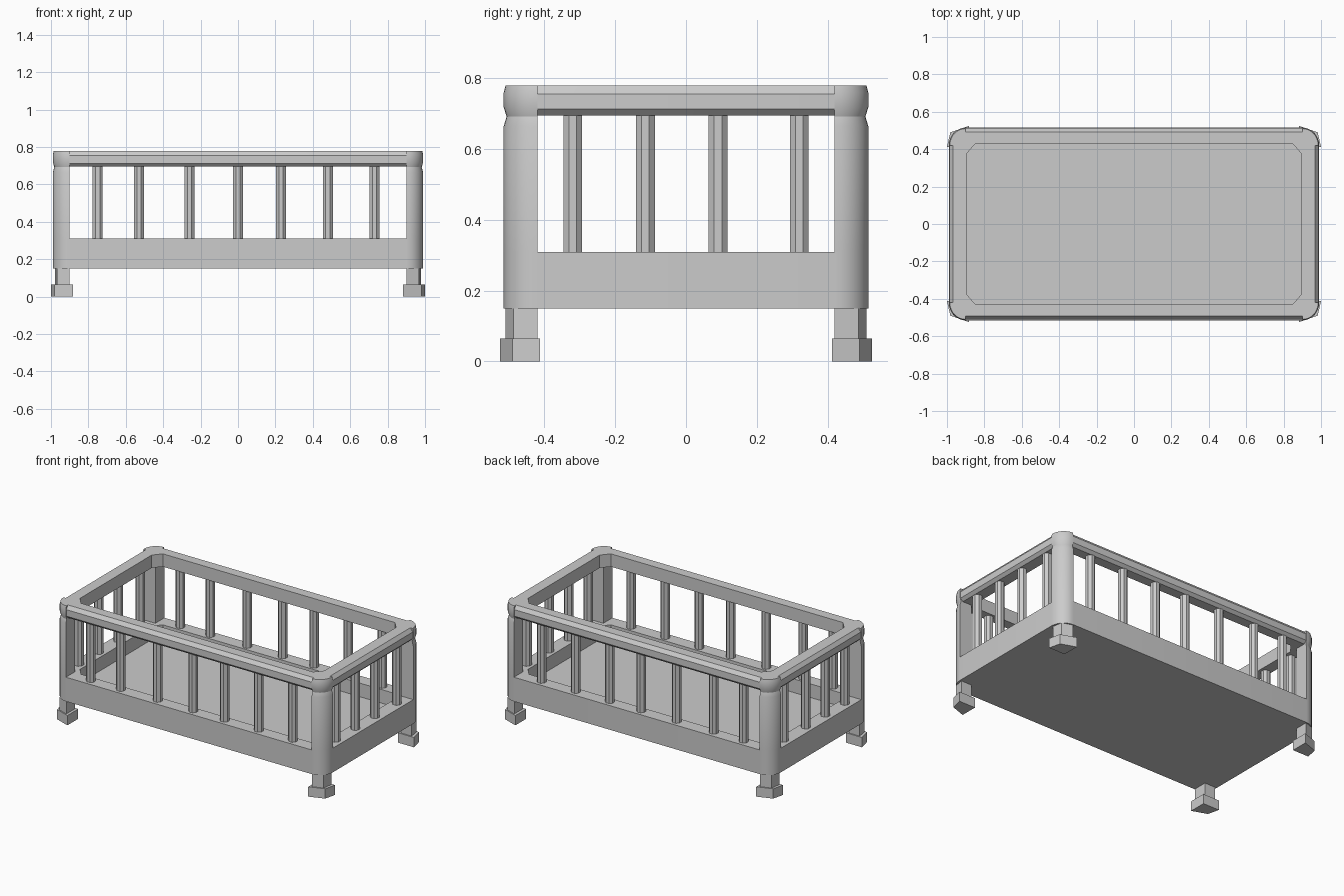
import bpy, bmesh, math

if "Cube" in bpy.data.objects:
    bpy.data.objects.remove(bpy.data.objects["Cube"])

N = 8  # segments per rounded corner


def corner_arc(inset=0.0):
    """Rounded outer corner in the +x +y quarter."""
    return [(0.90 + (0.09 - inset) * math.cos(i / N * math.pi / 2),
             0.42 + (0.095 - inset) * math.sin(i / N * math.pi / 2))
            for i in range(N + 1)]


def corner_chamfer(grow=0.0):
    """Chamfered inner corner in the +x +y quarter."""
    a, b = (0.895 + grow, 0.375 + grow), (0.85 + grow, 0.428 + grow)
    return [(a[0] + (b[0] - a[0]) * i / N, a[1] + (b[1] - a[1]) * i / N)
            for i in range(N + 1)]


def full(q):
    """Quarter points to a closed four-corner outline."""
    r = q[::-1]
    return (q + [(-x, y) for x, y in r] + [(-x, -y) for x, y in q]
            + [(x, -y) for x, y in r])


def loft(name, loops, ring=False, smooth=False):
    """Skin a stack of (outline, z) loops; ring closes it on itself."""
    bm = bmesh.new()
    rows = [[bm.verts.new((x, y, z)) for x, y in pts] for pts, z in loops]
    n = len(rows[0])
    pairs = list(zip(rows, rows[1:]))
    if ring:
        pairs.append((rows[-1], rows[0]))
    else:
        bm.faces.new(rows[0])
        bm.faces.new(rows[-1])
    for a, b in pairs:
        for i in range(n):
            j = (i + 1) % n
            bm.faces.new((a[i], a[j], b[j], b[i]))
    bmesh.ops.recalc_face_normals(bm, faces=bm.faces)
    me = bpy.data.meshes.new(name)
    bm.to_mesh(me)
    bm.free()
    ob = bpy.data.objects.new(name, me)
    bpy.context.collection.objects.link(ob)
    if smooth:
        bpy.context.view_layer.objects.active = ob
        ob.select_set(True)
        bpy.ops.object.shade_smooth_by_angle(angle=math.radians(30))
        ob.select_set(False)
    return ob


# Base tray with recessed floor
outer, inner = full(corner_arc()), full(corner_chamfer())
loft("base_tray", [(outer, 0.15), (outer, 0.31), (inner, 0.31), (inner, 0.22)], smooth=True)

# Top rail ring with bevelled outer edges
rail, rail_in = full(corner_arc(0.004)), full(corner_arc(0.022))
loft("top_rail", [(rail_in, 0.695), (rail, 0.713), (rail, 0.756),
                  (rail_in, 0.78), (inner, 0.78), (inner, 0.695)], ring=True, smooth=True)

# Corner posts, legs and feet
leg = [(0.90, 0.42), (0.978, 0.42), (0.967, 0.487), (0.90, 0.51)]
foot = [(0.882, 0.412), (1.0, 0.412), (0.982, 0.49), (0.882, 0.525)]


def post(inset):
    return corner_arc(inset) + [(0.90, 0.42)]


for sx, side in ((-1, "left"), (1, "right")):
    for sy, end in ((-1, "front"), (1, "back")):
        def flip(pts):
            return [(sx * x, sy * y) for x, y in pts]
        tag = f"{end}_{side}"
        loft(f"{tag}_post", [(flip(post(i)), z) for i, z in
             ((0, 0.31), (0, 0.665), (0.008, 0.692), (0, 0.718), (0, 0.76), (0.005, 0.78))],
             smooth=True)
        loft(f"{tag}_leg", [(flip(leg), 0.06), (flip(leg), 0.15)])
        loft(f"{tag}_foot", [(flip(foot), 0.0), (flip(foot), 0.065)])


# Octagonal balusters along all four sides
def baluster(name, x, y):
    pts = [(x + 0.029 * math.cos(math.radians(22.5 + 45 * k)),
            y + 0.029 * math.sin(math.radians(22.5 + 45 * k))) for k in range(8)]
    loft(name, [(pts, 0.30), (pts, 0.70)])


for s, end in ((-1, "front"), (1, "back")):
    for i, x in enumerate((-0.75, -0.53, -0.26, 0.0, 0.23, 0.48, 0.73)):
        baluster(f"{end}_baluster_{i + 1}", x, s * 0.468)
for s, side in ((-1, "left"), (1, "right")):
    for i, y in enumerate((-0.32, -0.115, 0.09, 0.32)):
        baluster(f"{side}_baluster_{i + 1}", s * 0.94, y)
